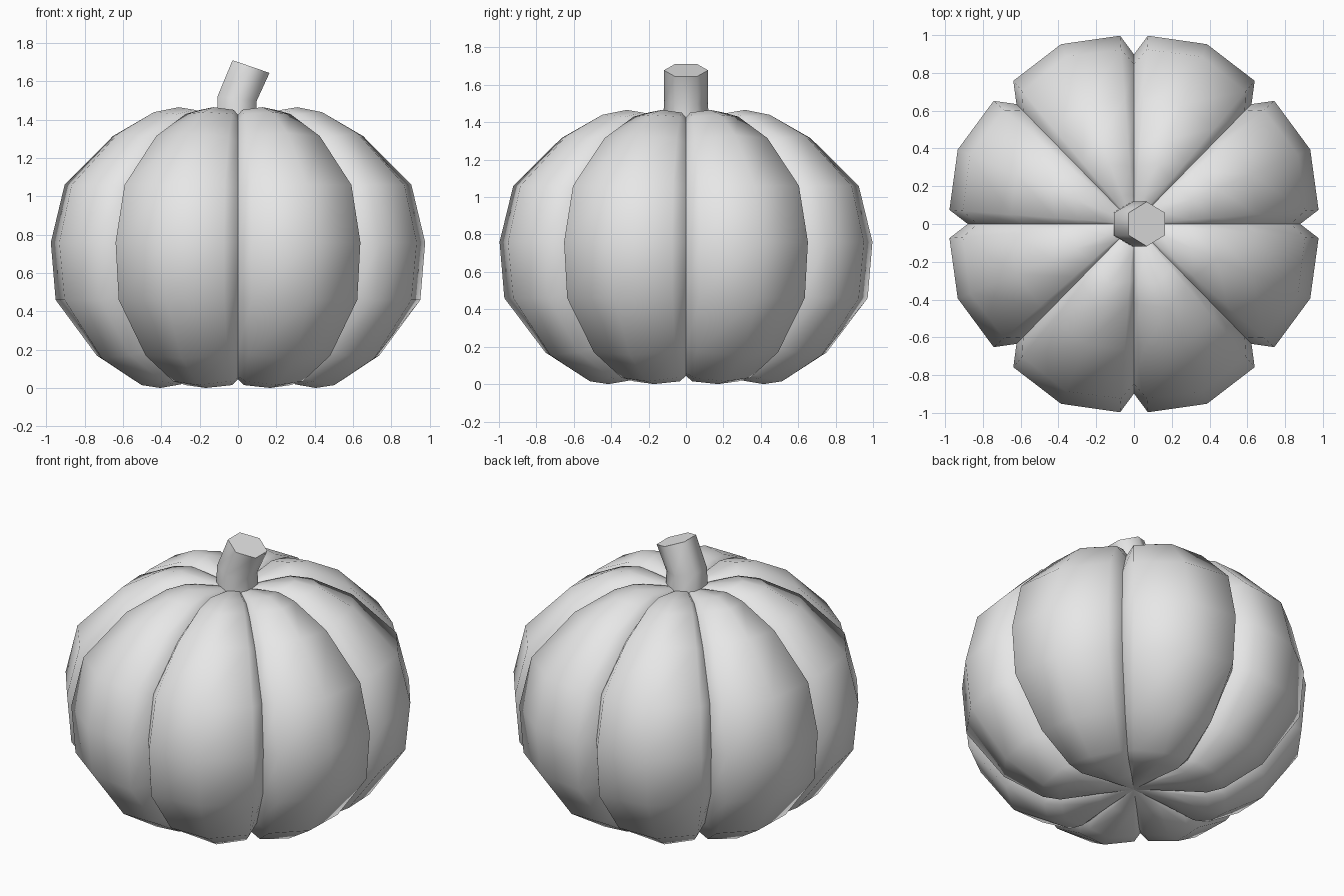
import bpy
import bmesh
from math import sin, cos, radians
from mathutils import Matrix, Vector

default_cube = bpy.data.objects.get("Cube")
if default_cube:
    bpy.data.objects.remove(default_cube, do_unlink=True)


def make_material(name, colour):
    material = bpy.data.materials.new(name)
    material.use_nodes = True
    material.diffuse_color = colour
    material.node_tree.nodes["Principled BSDF"].inputs["Base Color"].default_value = colour
    return material


def make_object(name, bm, material, sharp_angle):
    bmesh.ops.recalc_face_normals(bm, faces=bm.faces[:])
    mesh = bpy.data.meshes.new(name)
    bm.to_mesh(mesh)
    bm.free()
    mesh.materials.append(material)
    obj = bpy.data.objects.new(name, mesh)
    bpy.context.collection.objects.link(obj)
    bpy.ops.object.select_all(action="DESELECT")
    obj.select_set(True)
    bpy.context.view_layer.objects.active = obj
    bpy.ops.object.shade_smooth_by_angle(angle=radians(sharp_angle))
    return obj


def bridge(bm, lower, upper):
    count = len(lower)
    for i in range(count):
        j = (i + 1) % count
        bm.faces.new((lower[i], lower[j], upper[j], upper[i]))


grey = make_material("light grey", (0.8, 0.8, 0.8, 1))

# Ribbed body: (radius, height) profiles along a groove, a rib shoulder and a rib crest
RIBS = 8
SHOULDER = 18.2
DEPTH_SCALE = 1.02
BOTTOM, TOP = 0.075, 1.39
groove = [(.18, .07), (.38, .045), (.47, .06), (.65, .2), (.86, .48), (.88, .76),
          (.83, 1.04), (.59, 1.28), (.41, 1.385), (.29, 1.425), (.14, 1.41)]
shoulder = [(.2, .05), (.42, .015), (.52, .035), (.74, .17), (.955, .46), (.98, .76),
            (.908, 1.06), (.655, 1.315), (.42, 1.43), (.3, 1.452), (.15, 1.425)]
crest = [(.21, .04), (.44, 0), (.545, .015), (.77, .155), (.98, .46), (1.01, .76),
         (.94, 1.06), (.675, 1.33), (.475, 1.44), (.335, 1.466), (.16, 1.43)]

bm = bmesh.new()
rings = []
for points in zip(groove, shoulder, crest):
    ring = []
    for rib in range(RIBS):
        middle = (rib + 0.5) * 360 / RIBS
        columns = ((points[0], -180 / RIBS), (points[1], -SHOULDER),
                   (points[2], 0), (points[1], SHOULDER))
        for (radius, height), offset in columns:
            angle = radians(middle + offset)
            ring.append(bm.verts.new((radius * cos(angle),
                                      radius * sin(angle) * DEPTH_SCALE, height)))
    rings.append(ring)
for lower, upper in zip(rings, rings[1:]):
    bridge(bm, lower, upper)

# Close the dimples at both ends
for ring, height in ((rings[0], BOTTOM), (rings[-1], TOP)):
    centre = bm.verts.new((0, 0, height))
    for i in range(len(ring)):
        bm.faces.new((ring[i], ring[(i + 1) % len(ring)], centre))
make_object("ribbed_body", bm, grey, 62)

# Six-sided stem, bent towards one side: centre, tilt and radius of each ring
bm = bmesh.new()
rings = []
for centre, tilt, radius in (((-.005, 0, 1.36), 0, .122),
                             ((-.005, 0, 1.51), 8, .118),
                             ((.068, 0, 1.678), 19, .118)):
    turn = Matrix.Rotation(radians(tilt), 3, "Y")
    ring = []
    for side in range(6):
        angle = radians(30 + side * 60)
        spoke = Vector((radius * cos(angle), radius * sin(angle), 0))
        ring.append(bm.verts.new(Vector(centre) + turn @ spoke))
    rings.append(ring)
for lower, upper in zip(rings, rings[1:]):
    bridge(bm, lower, upper)
bm.faces.new(rings[0])
bm.faces.new(rings[-1])
make_object("stem", bm, grey, 65)
